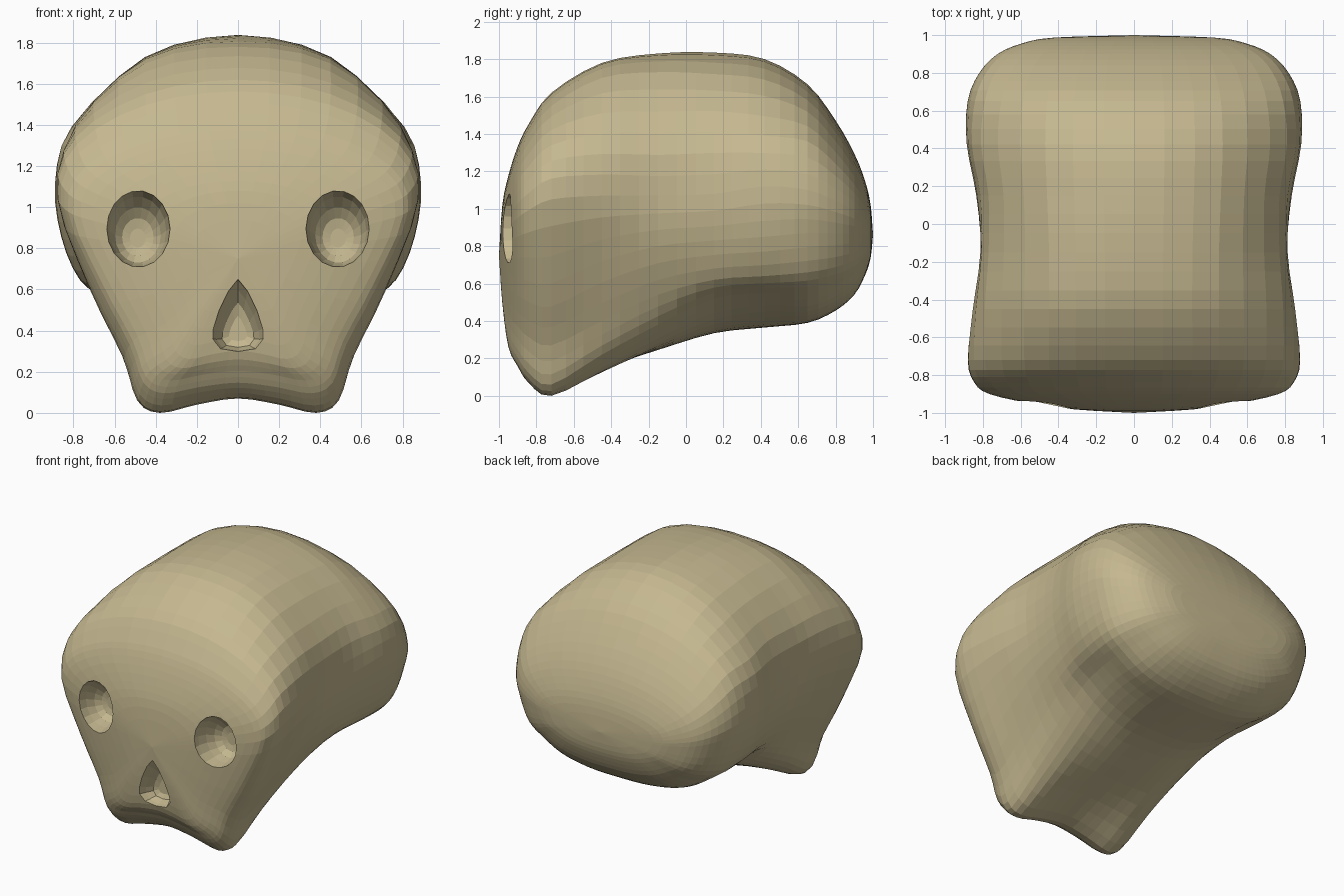
import bpy, bmesh, math
from mathutils import Vector

if "Cube" in bpy.data.objects:
    bpy.data.objects.remove(bpy.data.objects["Cube"])


def spline(pts, steps, closed):
    """Catmull-Rom curve through pts (Vectors)."""
    n = len(pts)
    ext = ([pts[-1]] + pts + pts[:2]) if closed else \
        [2 * pts[0] - pts[1]] + pts + [2 * pts[-1] - pts[-2]]
    out = []
    for i in range(n if closed else n - 1):
        a, b, c, d = ext[i:i + 4]
        for s in range(steps):
            t = s / steps
            out.append(0.5 * (2 * b + (c - a) * t + (2 * a - 5 * b + 4 * c - d) * t * t
                              + (3 * b - a - 3 * c + d) * t ** 3))
    return out if closed else out + [pts[-1].copy()]


def loft(name, rings, cap=False):
    """Skin a list of equal-length closed rings."""
    bm = bmesh.new()
    vs = [[bm.verts.new(p) for p in r] for r in rings]
    n = len(vs[0])
    for a, b in zip(vs, vs[1:]):
        for i in range(n):
            j = (i + 1) % n
            bm.faces.new((a[i], a[j], b[j], b[i]))
    if cap:
        bm.faces.new(vs[0])
        bm.faces.new(vs[-1])
    bmesh.ops.remove_doubles(bm, verts=bm.verts, dist=1e-4)
    bmesh.ops.recalc_face_normals(bm, faces=bm.faces)
    me = bpy.data.meshes.new(name)
    bm.to_mesh(me)
    bm.free()
    ob = bpy.data.objects.new(name, me)
    bpy.context.collection.objects.link(ob)
    return ob


# Half cross-sections (x, z), bottom centre to top centre, front to back
SECTIONS = {
    -0.72: [(0, .07), (.2, .04), (.38, 0), (.49, .06), (.56, .27),
            (.72, .6), (.88, 1.05), (.79, 1.34), (.45, 1.55), (0, 1.62)],
    -0.45: [(0, .15), (.2, .14), (.38, .13), (.51, .22), (.6, .4),
            (.74, .72), (.85, 1.07), (.79, 1.4), (.45, 1.7), (0, 1.78)],
    -0.15: [(0, .245), (.2, .25), (.39, .28), (.54, .38), (.65, .54),
            (.765, .8), (.81, 1.07), (.77, 1.4), (.45, 1.73), (0, 1.83)],
    0.15: [(0, .335), (.22, .345), (.42, .41), (.58, .52), (.71, .62),
           (.8, .83), (.835, 1.08), (.77, 1.41), (.46, 1.72), (0, 1.835)],
    0.42: [(0, .365), (.25, .38), (.46, .45), (.62, .55), (.76, .64),
           (.855, .85), (.885, 1.12), (.81, 1.39), (.47, 1.69), (0, 1.8)],
    0.65: [(0, .39), (.25, .40), (.47, .45), (.64, .55), (.77, .66),
           (.85, .87), (.88, 1.1), (.79, 1.36), (.46, 1.58), (0, 1.665)],
}
# Rounded ends: y, then width, upper and lower scale of the end section
FRONT = [(-1, 0, 0, 0), (-.982, .35, .31, .34), (-.95, .62, .49, .65),
         (-.9, .87, .67, .79), (-.84, .96, .81, .91)]
BACK = [(.8, .93, .76, .86), (.9, .82, .54, .68), (.957, .67, .36, .46),
        (.987, .48, .20, .26), (1, 0, 0, 0)]


def ring(y, half):
    full = half + [(-x, z) for x, z in half[-2:0:-1]]
    return [Vector((x, y, z)) for x, z in full]


def end_rings(table, half, zc):
    return [ring(y, [(x * sx, zc + (z - zc) * (st if z > zc else sb)) for x, z in half])
            for y, sx, st, sb in table]


# Skull body
halves = list(SECTIONS.values())
face = [(0, .06), (.2, .035)] + halves[0][2:]     # fuller upper lip
rings = (end_rings(FRONT, face, .75)
         + [ring(y, h) for y, h in SECTIONS.items()]
         + end_rings(BACK, halves[-1], .86))
rings = [spline(r, 3, True) for r in rings]
columns = [spline(list(c), 3, False) for c in zip(*rings)]
skull = loft("skull", [list(r) for r in zip(*columns)])
low = min(v.co.z for v in skull.data.vertices)
for v in skull.data.vertices:
    v.co.z -= low

mat = bpy.data.materials.new("bone")
mat.diffuse_color = (.56, .48, .28, 1)
mat.use_nodes = True
mat.node_tree.nodes["Principled BSDF"].inputs["Base Color"].default_value = mat.diffuse_color
skull.data.materials.append(mat)


def hollow(name, outline, cx, cz, depth):
    """Cut a recess; depth = [(y, outline scale, shift in z), ...]."""
    cutter = loft(name, [[(cx + x * s, y, cz + dz + z * s) for x, z in outline]
                         for y, s, dz in depth], cap=True)
    cutter.hide_render = True
    cutter.data.materials.append(mat)
    mod = skull.modifiers.new(name, 'BOOLEAN')
    mod.operation, mod.solver, mod.object = 'DIFFERENCE', 'EXACT', cutter
    bpy.context.view_layer.objects.active = skull
    bpy.ops.object.modifier_apply(modifier=name)
    bpy.data.objects.remove(cutter)


# Eye sockets
oval = [(.153 * math.cos(a), .185 * math.sin(a))
        for a in (math.tau * i / 18 for i in range(18))]
for side in (-1, 1):
    hollow("eye_socket", oval, side * .487, .895,
           [(-1.1, 1.1, 0), (-.94, 1, 0), (-.87, .9, -.01),
            (-.81, .73, -.03), (-.775, .5, -.04), (-.765, .25, -.045)])

# Nose opening
right = [(0, .235), (.045, .18), (.09, .09), (.12, .0), (.125, -.05), (.09, -.1)]
nose = right + [(0, -.115)] + [(-x, z) for x, z in right[:0:-1]]
hollow("nose_opening", nose, 0, .41,
       [(-1.1, 1.12, 0), (-.97, 1, 0), (-.92, .84, -.01),
        (-.87, .62, -.02), (-.855, .35, -.02)])
